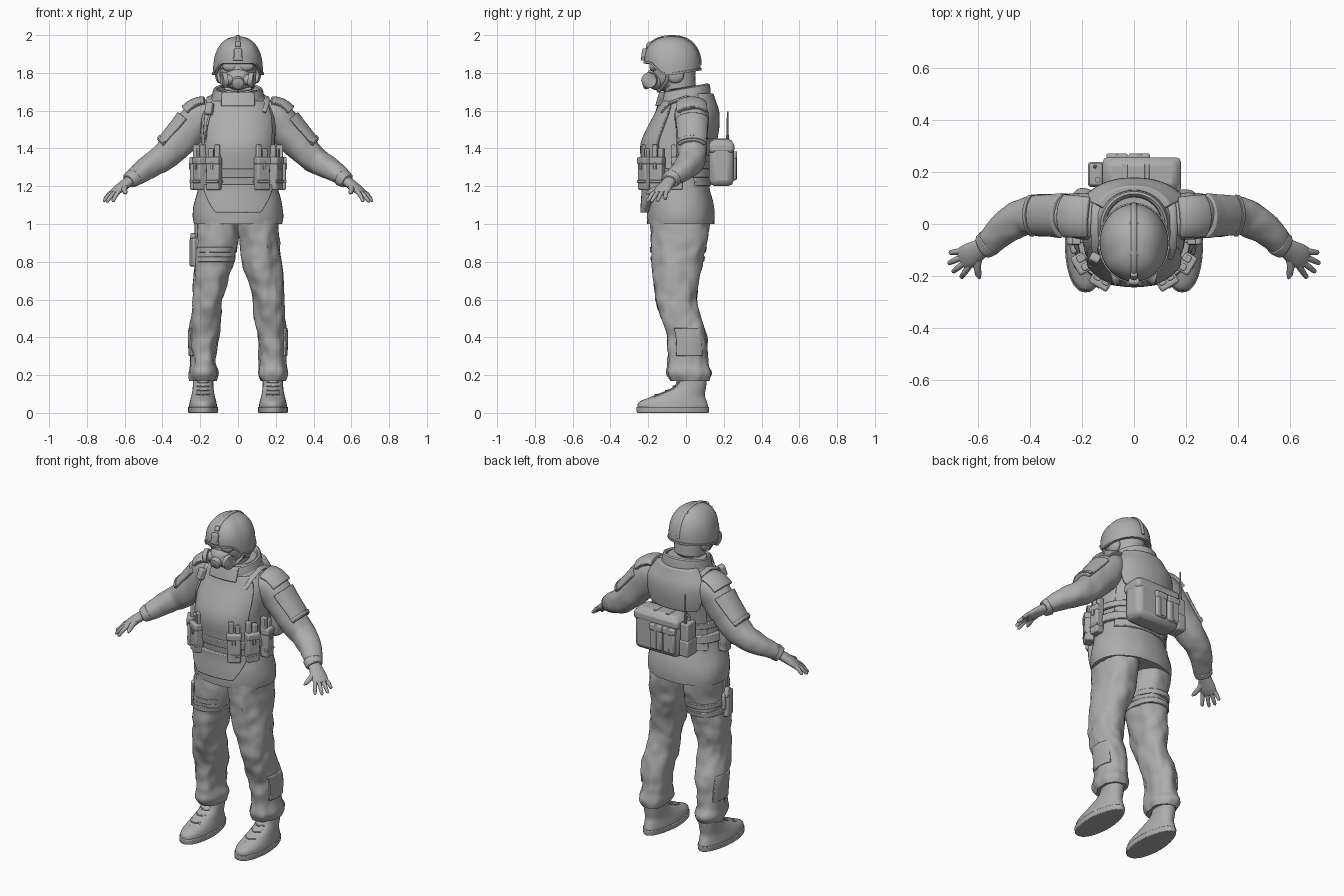
import bpy, bmesh, math
from math import sin, cos, pi, radians
from mathutils import Vector, noise

cube = bpy.data.objects.get("Cube")
if cube:
    bpy.data.objects.remove(cube)

grey = bpy.data.materials.new("plain_grey")
grey.use_nodes = True
grey.diffuse_color = (0.42, 0.42, 0.42, 1)
grey.node_tree.nodes["Principled BSDF"].inputs["Base Color"].default_value = (0.42, 0.42, 0.42, 1)
UP = Vector((0, 0, 1))


def finish(name, bm, bevel=0, angle=40):
    bmesh.ops.recalc_face_normals(bm, faces=bm.faces)
    me = bpy.data.meshes.new(name)
    bm.to_mesh(me)
    bm.free()
    ob = bpy.data.objects.new(name, me)
    bpy.context.collection.objects.link(ob)
    me.materials.append(grey)
    bpy.ops.object.select_all(action='DESELECT')
    ob.select_set(True)
    bpy.context.view_layer.objects.active = ob
    bpy.ops.object.shade_smooth_by_angle(angle=radians(angle))
    if bevel:
        mod = ob.modifiers.new("soft_edges", 'BEVEL')
        mod.width, mod.segments, mod.limit_method = bevel, 2, 'ANGLE'
    return ob


def skin(name, rings, s=1, bevel=0):
    """Closed surface through a list of point loops."""
    bm = bmesh.new()
    loops = [[bm.verts.new((p[0] * s, p[1], p[2])) for p in r] for r in rings]
    n = len(loops[0])
    for a, b in zip(loops, loops[1:]):
        for i in range(n):
            j = (i + 1) % n
            bm.faces.new((a[i], a[j], b[j], b[i]))
    bm.faces.new(loops[0])
    bm.faces.new(loops[-1])
    return finish(name, bm, bevel)


def sample(body, k):
    """Smooth interpolation of a profile (key, centre, centre, radius, radius)."""
    i = max(0, min(len(body) - 2, sum(r[0] <= k for r in body) - 1))
    p, q = body[i], body[i + 1]
    o, r = body[max(i - 1, 0)], body[min(i + 2, len(body) - 1)]
    h = q[0] - p[0]
    t = (k - p[0]) / h
    out = []
    for c in range(1, 5):
        m0 = (q[c] - o[c]) / (q[0] - o[0]) * h
        m1 = (r[c] - p[c]) / (r[0] - p[0]) * h
        out.append((2*t**3 - 3*t*t + 1) * p[c] + (t**3 - 2*t*t + t) * m0
                   + (3*t*t - 2*t**3) * q[c] + (t**3 - t*t) * m1)
    return out


def surf(body, k, a, off=0.0):
    c1, c2, r1, r2 = sample(body, k)
    rnd = lambda v: math.copysign(abs(v) ** 0.9, v)
    u, v = (r1 + off) * rnd(cos(a)), (r2 + off) * rnd(sin(a))
    if body is BOOT:  # narrower heel
        u *= 1 - .2 * max(0, sin(a)) * max(0, 1 - k / .12)
    if body is not ARM:
        return Vector((c1 + u, c2 + v, k))
    d0, d1 = sample(body, k - 0.01), sample(body, k + 0.01)
    t = Vector((0.02, d1[0] - d0[0], d1[1] - d0[1])).normalized()
    side = t.cross(UP).normalized()
    return Vector((k, c1, c2)) + side * u + side.cross(t) * v


def span(a, b, n):
    return [a + (b - a) * i / n for i in range(n + 1)]


def loft(name, body, k0, k1, rows=30, off=0.0, wrinkle=0.0, s=1, bevel=0):
    def point(k, a):
        p = surf(body, k, a)
        w = noise.noise(Vector((p.x * 13 + s * 5, p.y * 13, p.z * 6)))
        w += 0.6 * noise.noise(Vector((p.x * 24, p.y * 24, p.z * 16 + s)))
        return surf(body, k, a, off + wrinkle * w)
    skin(name, [[point(k, a) for a in span(0, 2 * pi, 40)[:-1]] for k in span(k0, k1, rows)], s, bevel)


def panel(name, body, k0, k1, mid, w0, w1, off=0.012, thick=0.02, s=1, bevel=0.005, ease=1):
    """Curved slab lying on a body, w0 and w1 being its half angles in degrees."""
    rings = []
    for i, k in enumerate(span(k0, k1, 12)):
        w = radians(w0 + (w1 - w0) * (i / 12) ** ease)
        arc = span(radians(mid) - w, radians(mid) + w, 18)
        rings.append([surf(body, k, a, off) for a in arc]
                     + [surf(body, k, a, off - thick) for a in reversed(arc)])
    skin(name, rings, s, bevel)


def tube(name, pts, radii, s=1, n=12):
    pts = [Vector(p) for p in pts]
    rings = []
    for i, p in enumerate(pts):
        r = radii[i] if isinstance(radii, list) else radii
        ru, rv = r if isinstance(r, tuple) else (r, r)
        t = (pts[min(i + 1, len(pts) - 1)] - pts[max(i - 1, 0)]).normalized()
        side = t.cross(UP) if abs(t.z) < 0.98 else Vector((1, 0, 0))
        side.normalize()
        v = side.cross(t)
        rings.append([p + side * ru * cos(a) + v * rv * sin(a) for a in span(0, 2 * pi, n)[:-1]])
    skin(name, rings, s)


def box(name, loc, size, turn=0.0, tilt=0.0, bevel=0.008):
    bm = bmesh.new()
    bmesh.ops.create_cube(bm, size=1)
    bmesh.ops.scale(bm, vec=size, verts=bm.verts)
    ob = finish(name, bm, bevel)
    ob.location, ob.rotation_euler = loc, (tilt, 0, turn)


def ball(name, loc, size):
    bm = bmesh.new()
    bmesh.ops.create_uvsphere(bm, u_segments=32, v_segments=20, radius=1)
    bmesh.ops.scale(bm, vec=size, verts=bm.verts)
    finish(name, bm).location = loc


# Body profiles: key, centre, centre, radius, radius
TORSO = [(1.0, 0, -.028, .234, .178), (1.04, 0, -.028, .24, .18), (1.1, 0, -.03, .234, .176),
         (1.2, 0, -.04, .208, .162), (1.3, 0, -.05, .195, .168), (1.42, 0, -.048, .195, .18),
         (1.52, 0, -.02, .2, .167), (1.6, 0, 0, .19, .145), (1.66, 0, 0, .15, .125), (1.71, 0, 0, .11, .11)]
LEG = [(.17, .183, .02, .068, .1), (.21, .183, .018, .077, .118), (.26, .182, .012, .07, .104),
       (.4, .18, .005, .076, .104), (.5, .17, -.025, .08, .104), (.6, .16, -.05, .083, .108),
       (.7, .146, -.05, .091, .12), (.8, .125, -.045, .1, .133), (.92, .112, -.038, .107, .148),
       (1.02, .105, -.033, .107, .156)]
BOOT = [(0, .185, -.07, .073, .185), (.03, .185, -.07, .075, .187), (.06, .185, -.068, .07, .178),
        (.09, .185, -.035, .062, .135), (.13, .185, .015, .055, .09), (.17, .185, .035, .054, .075),
        (.24, .185, .04, .055, .07)]
ARM = [(.13, .025, 1.585, .085, .068), (.2, .03, 1.562, .088, .09), (.28, .033, 1.47, .081, .09),
       (.36, .034, 1.385, .077, .08), (.42, .028, 1.335, .072, .07), (.5, -.018, 1.285, .063, .056),
       (.56, -.075, 1.24, .048, .041), (.585, -.09, 1.222, .043, .034)]

# Jacket, vest and belts
loft("jacket", TORSO, 1.0, 1.71, 40, wrinkle=.004)
panel("front_vest", TORSO, 1.19, 1.65, -90, 62, 56, .014, .03)
panel("back_vest", TORSO, 1.2, 1.5, 90, 60, 60, .01, .025)
panel("back_yoke", TORSO, 1.45, 1.69, 90, 40, 62, .03, .04, ease=.5)
panel("groin_panel", TORSO, 1.06, 1.21, -90, 24, 52, .034, .03)
panel("throat_plate", TORSO, 1.625, 1.7, -90, 24, 34, .028, .03)
loft("waist_belt", TORSO, 1.245, 1.295, 4, .02, bevel=.005)
panel("upper_back_strap", TORSO, 1.33, 1.365, 90, 95, 95, .018, .02)
for s in (-1, 1):
    tube("vest_shoulder_strap", [(.125, -.125, 1.59), (.14, -.085, 1.64), (.14, 0, 1.67),
                                 (.135, .085, 1.65), (.12, .13, 1.59)], (.026, .01), s)

# Raised collar, leaning forward
rows = [(1.62, .15, .138), (1.67, .143, .14), (1.71, .135, .138), (1.73, .129, .133),
        (1.735, .12, .124), (1.728, .11, .115), (1.64, .095, .1)]
skin("collar", [[(rx * cos(a), -.008 + ry * sin(a), z - .014 + (z - 1.6) * .18 * sin(a))
                 for a in span(0, 2 * pi, 40)[:-1]] for z, rx, ry in rows])

# Head and breathing mask
tube("neck", [(0, -.01, 1.6), (0, -.035, 1.72), (0, -.045, 1.82)], [.085, .088, .092], n=24)
ball("head", (0, -.07, 1.815), (.098, .122, .125))
ball("mask", (0, -.15, 1.77), (.07, .064, .062))
tube("mask_valve", [(0, -.19, 1.755), (0, -.224, 1.742), (0, -.23, 1.74)], [.034, .032, .022], n=20)
for s in (-1, 1):
    tube("mask_filter", [(.03, -.18, 1.765), (.06, -.19, 1.763), (.061, -.19, 1.763), (.085, -.196, 1.761),
                         (.086, -.196, 1.761)], [.028, .028, .041, .041, .028], s, 20)
    ball("goggle_lens", (s * .04, -.17, 1.835), (.042, .024, .028))
    tube("goggle_strap", [(.07, -.165, 1.835), (.1, -.1, 1.83), (.1, -.03, 1.83)], (.006, .012), s)
    tube("chin_strap", [(.112, -.09, 1.82), (.098, -.1, 1.76), (.06, -.13, 1.715), (0, -.145, 1.705)],
         (.012, .009), s)
    ball("ear_cup", (s * .097, -.055, 1.79), (.024, .045, .045))


# Helmet with raised front brow
def dome(phi, a, off=0.0):
    rim = 1.80 + .025 * max(0, sin(a))
    rim += .06 * max(0, min(1, (-sin(a) - .35) / .4))
    full = sin(phi) ** 0.86
    return ((.132 + off) * full * cos(a), -.072 + (.149 + off) * full * sin(a),
            rim + (1.993 - rim + off) * cos(phi) ** 0.84)


around = span(0, 2 * pi, 48)[:-1]
shell = [[dome(p, a) for a in around] for p in span(.03, pi / 2 - .001, 18)]
low = lambda off, dz: [(x, y, z - dz) for x, y, z in (dome(pi / 2 - .001, a, off) for a in around)]
skin("helmet", shell + [low(.005, .001), low(.005, .012), low(-.012, .012), low(-.02, -.02)])
ridge = [dome(p, -pi / 2, .002) for p in span(1.45, .05, 12)]
ridge += [dome(p, pi / 2, .002) for p in span(.05, 1.5, 12)]
tube("helmet_strap", ridge, (.011, .005))
box("helmet_mount", (0, -.222, 1.9), (.042, .026, .06), tilt=-.12)
box("mount_clip", (0, -.198, 1.95), (.026, .02, .03), tilt=-.6, bevel=.005)
box("mount_foot", (0, -.228, 1.875), (.055, .018, .018), bevel=.004)
for y in (-.11, .0):
    box("strap_buckle", (0, y, 1.99 - 3 * (y + .072) ** 2), (.03, .022, .012), bevel=.004)

for s in (-1, 1):
    # Sleeves and shoulder armour
    loft("sleeve", ARM, .13, .57, 36, wrinkle=.006, s=s)
    panel("upper_arm_plate", ARM, .235, .365, 88, 62, 55, .014, .022, s)
    panel("shoulder_plate", ARM, .16, .218, 88, 46, 50, .02, .03, s)
    panel("arm_plate_hem", ARM, .345, .36, 88, 56, 54, .019, .022, s, .002)
    # Gloves
    loft("glove_cuff", ARM, .553, .578, 4, .004, s=s, bevel=.004)
    tube("palm", [(.565, -.08, 1.235), (.59, -.095, 1.217), (.625, -.118, 1.19), (.648, -.13, 1.172),
                  (.662, -.137, 1.162)], [(.034, .028), (.038, .026), (.047, .023), (.046, .019), (.036, .013)], s, 20)
    for i, tip in enumerate([(.664, -.207, 1.118), (.697, -.185, 1.116), (.714, -.152, 1.12), (.708, -.11, 1.13)]):
        base = Vector((.63 + .01 * i, -.158 + .018 * i, 1.174))
        tip = Vector(tip)
        tube("finger", [base, base.lerp(tip, .5) + UP * .006, base.lerp(tip, .92), tip],
             [.0125, .0115, .009, .003], s)
    tube("thumb", [(.595, -.11, 1.205), (.602, -.16, 1.185), (.597, -.195, 1.168), (.592, -.21, 1.16)],
         [.02, .015, .012, .004], s)
    # Trousers and boots
    loft("trouser_leg", LEG, .17, 1.02, 64, wrinkle=.014, s=s)
    panel("calf_pocket", LEG, .3, .45, 5, 38, 34, .009, .03, s)
    loft("boot", BOOT, 0, .24, 24, s=s)
    loft("boot_sole", BOOT, 0, .032, 4, .005, s=s, bevel=.004)
    panel("boot_tongue", BOOT, .085, .22, -90, 30, 32, .004, .01, s, .002)
    for z in span(.095, .205, 5):
        tube("boot_lace", [surf(BOOT, z + .006 * abs(t), -pi / 2 + t, .006) for t in span(-.5, .5, 6)],
             .0045, s, 6)
    # Belt pouches with spare clips
    for deg, wide in ((-59, .076), (-30, .074), (0, .062)):
        a = radians(deg)
        p = surf(TORSO, 1.26, a, .028)
        turn = math.atan2(sin(a), cos(a)) - pi / 2
        n = Vector((-sin(turn), cos(turn), 0))
        side = Vector((n.y, -n.x, 0))

        def place(name, out, across, z, size, bevel=.008):
            q = p + n * out + side * across
            box(name, (q.x * s, q.y, z), size, turn * s, bevel=bevel)
        place("pouch", .002, 0, 1.265, (wide, .05, .17))
        place("pouch_flap", .005, 0, 1.335, (wide + .005, .053, .04))
        place("pouch_band", .004, 0, 1.225, (wide + .003, .052, .014), .003)
        place("pouch_clip", .03, 0, 1.305, (.018, .008, .035), .003)
        for j in (-1, 1):
            place("spare_magazine", -.006, j * .018, 1.36 + .01 * j, (.028, .034, .1), .005)

# Back pack and radio
box("back_pack", (.03, .188, 1.325), (.295, .13, .25), bevel=.032)
box("pack_lid", (.03, .188, 1.405), (.3, .135, .06), bevel=.018)
for x in (-.065, .02):
    box("pack_pocket", (x, .245, 1.305), (.078, .046, .15), bevel=.012)
    box("pocket_flap", (x, .248, 1.365), (.082, .046, .04))
    box("pocket_strap", (x, .264, 1.31), (.018, .012, .15), bevel=.003)
    box("lid_strap", (x + .03, .19, 1.449), (.02, .08, .008), bevel=.003)
box("radio", (-.147, .19, 1.32), (.052, .085, .2))
box("radio_pouch", (-.147, .19, 1.27), (.06, .095, .1), bevel=.01)
tube("antenna", [(-.15, .22, 1.4), (-.15, .22, 1.47), (-.15, .22, 1.471), (-.15, .22, 1.595)],
     [.008, .007, .005, .004], n=8)
tube("radio_knob", [(-.14, .17, 1.41), (-.14, .17, 1.44)], .011)

# Shoulder microphone and cord
box("microphone", (-.152, -.135, 1.61), (.04, .035, .065), -.5, -.3)
tube("microphone_cord", [(-.15, -.145, 1.58), (-.165, -.165, 1.52), (-.17, -.165, 1.45), (-.18, -.14, 1.38)], .006)

# Thigh straps and holster
for z in (.8, .85):
    loft("thigh_strap", LEG, z, z + .028, 3, .008, s=-1, bevel=.003)
box("holster", (-.232, -.075, .85), (.035, .075, .15), .25)
box("holster_plate", (-.222, -.07, .87), (.022, .1, .1), .25)
box("pistol_grip", (-.238, -.055, .92), (.026, .04, .06), .25, .35)
box("holster_hanger", (-.222, -.06, .96), (.014, .035, .1), .1, bevel=.004)
